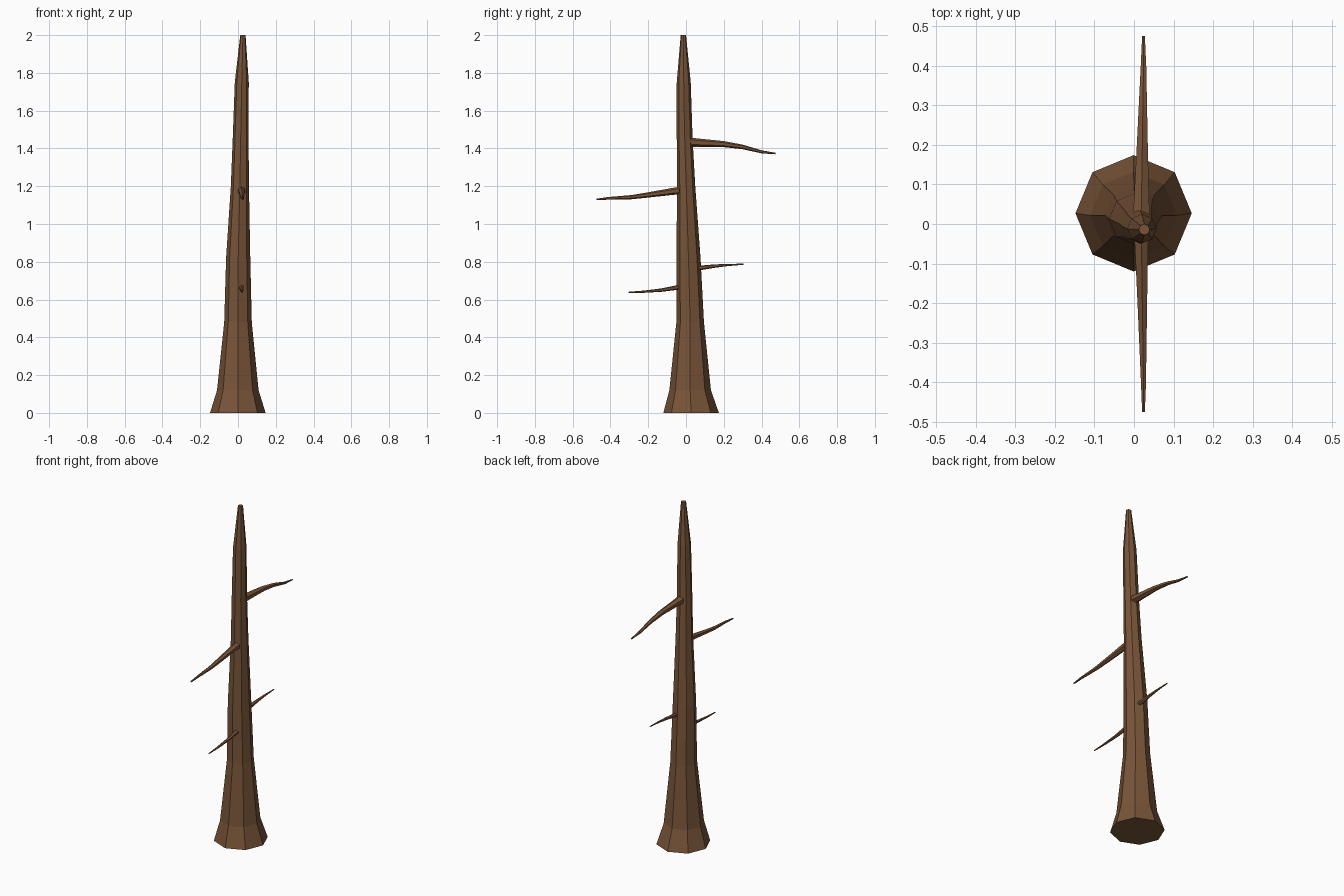
import bpy, bmesh, math
from mathutils import Vector

bark = bpy.data.materials.new("bark")
bark.diffuse_color = (0.19, 0.09, 0.04, 1)


def loft(name, rings, sides, axis, start=0.0):
    """Skin flat-shaded rings (x, y, z, radius) lying across the given axis."""
    bm = bmesh.new()
    loops = []
    for x, y, z, r in rings:
        loop = []
        for i in range(sides):
            a = start + 2 * math.pi * i / sides
            u, v = r * math.cos(a), r * math.sin(a)
            off = Vector((u, v, 0)) if axis == 'Z' else Vector((u, 0, v))
            loop.append(bm.verts.new(Vector((x, y, z)) + off))
        loops.append(loop)
    for a, b in zip(loops, loops[1:]):
        for i in range(sides):
            j = (i + 1) % sides
            bm.faces.new((a[i], a[j], b[j], b[i]))
    bm.faces.new(loops[0])
    bm.faces.new(loops[-1])
    bmesh.ops.recalc_face_normals(bm, faces=bm.faces)
    me = bpy.data.meshes.new(name)
    bm.to_mesh(me)
    bm.free()
    me.materials.append(bark)
    ob = bpy.data.objects.new(name, me)
    bpy.context.collection.objects.link(ob)
    return ob


# Tapering octagonal trunk with a flared foot and blunt tip
loft("trunk", [
    (-0.001, 0.027, 0.00, 0.147),
    (-0.001, 0.022, 0.12, 0.110),
    (0.000, 0.022, 0.48, 0.073),
    (0.001, 0.013, 0.82, 0.064),
    (0.010, 0.001, 1.20, 0.048),
    (0.014, -0.007, 1.45, 0.042),
    (0.020, -0.012, 1.75, 0.037),
    (0.026, -0.014, 2.00, 0.014),
], 8, 'Z')

# Bare branches: (y, z, radius) along each one
branches = {
    "upper_back_branch": [(0.01, 1.434, 0.026), (0.06, 1.431, 0.022), (0.20, 1.423, 0.016),
                          (0.30, 1.408, 0.012), (0.40, 1.382, 0.008), (0.475, 1.373, 0.004)],
    "upper_front_branch": [(-0.02, 1.178, 0.022), (-0.06, 1.174, 0.019), (-0.20, 1.154, 0.014),
                           (-0.29, 1.142, 0.011), (-0.41, 1.136, 0.007), (-0.475, 1.130, 0.004)],
    "lower_back_branch": [(0.04, 0.766, 0.013), (0.08, 0.768, 0.012), (0.15, 0.777, 0.009),
                          (0.22, 0.783, 0.006), (0.305, 0.787, 0.003)],
    "lower_front_branch": [(-0.02, 0.666, 0.014), (-0.05, 0.663, 0.012), (-0.13, 0.650, 0.009),
                           (-0.22, 0.642, 0.006), (-0.305, 0.638, 0.003)],
}
for name, path in branches.items():
    loft(name, [(0.018 + 0.006 * min(1, abs(y) / 0.4), y, z, r) for y, z, r in path],
         6, 'Y', math.pi / 6)
